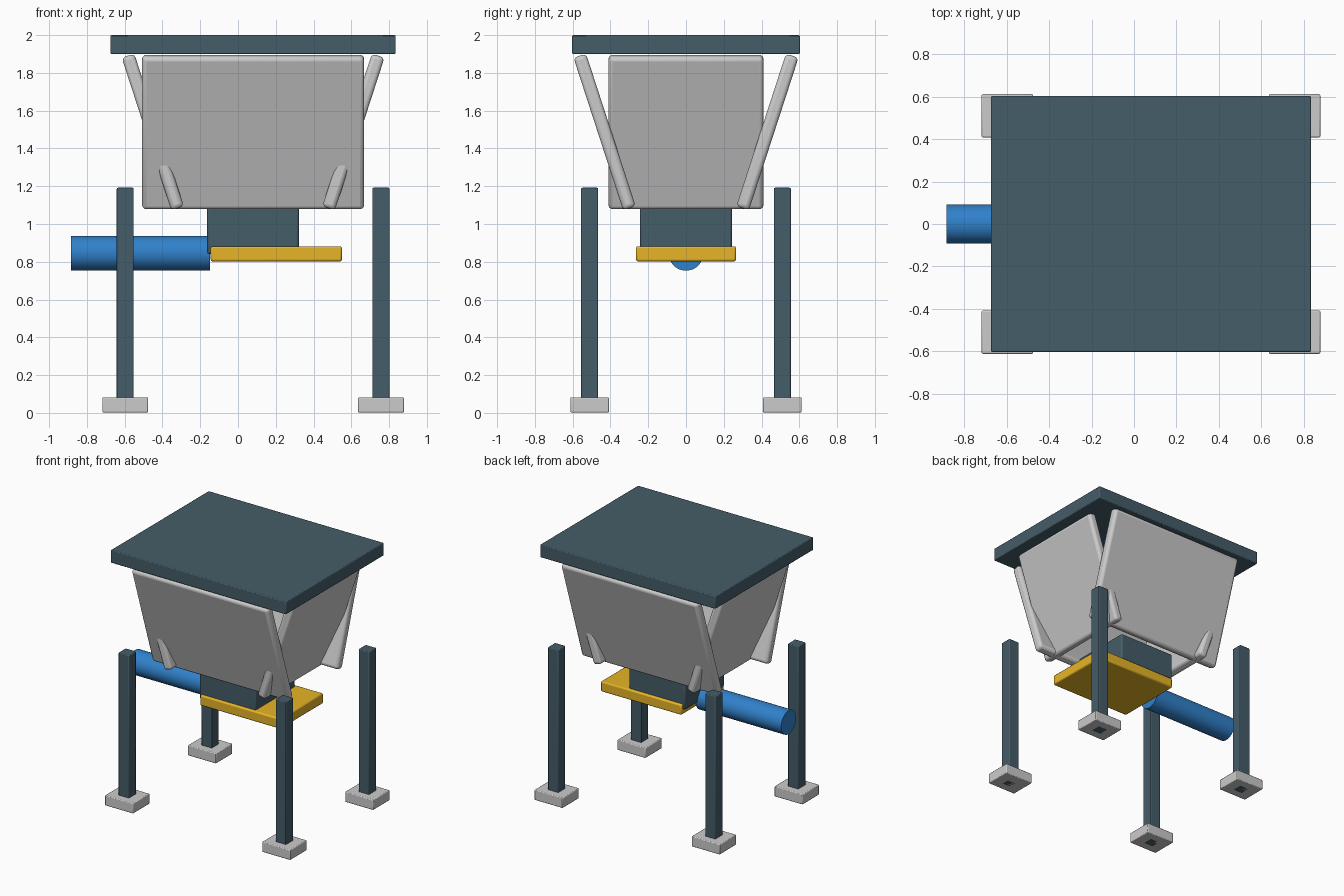
import bpy
from math import radians, pi

if "Cube" in bpy.data.objects:
    bpy.data.objects.remove(bpy.data.objects["Cube"])

CX = 0.08  # hopper centre line in x


def material(name, rgb):
    m = bpy.data.materials.new(name)
    m.diffuse_color = (*rgb, 1)
    m.use_nodes = True
    m.node_tree.nodes["Principled BSDF"].inputs["Base Color"].default_value = m.diffuse_color
    return m


slate = material("slate_paint", (0.06, 0.11, 0.14))
yellow = material("yellow_paint", (0.80, 0.46, 0.02))
blue = material("blue_paint", (0.03, 0.22, 0.60))


def finish(ob, name, mat, bevel, segments):
    ob.name = name
    if mat:
        ob.data.materials.append(mat)
    if bevel:
        b = ob.modifiers.new("bevel", 'BEVEL')
        b.width, b.segments = bevel, segments
    bpy.ops.object.shade_smooth_by_angle(angle=radians(35))
    return ob


def box(name, center, size, mat=None, rot=(0, 0, 0), bevel=0.006, segments=2):
    bpy.ops.mesh.primitive_cube_add(size=1, location=center, rotation=rot)
    ob = bpy.context.object
    ob.scale = size
    bpy.ops.object.transform_apply(location=False, rotation=False, scale=True)
    return finish(ob, name, mat, bevel, segments)


# top cover
box("top_cover", (CX, 0, 1.95), (1.51, 1.206, 0.10), slate)

# sloping hopper walls: two wide, two narrow, crossing at the corners
tilt = radians(18)
for s, side in ((-1, "front"), (1, "back")):
    box(side + "_hopper_wall", (CX, s * 0.431, 1.487), (1.175, 0.07, 0.85),
        rot=(-s * tilt, 0, 0), bevel=0.022, segments=3)
for s, side in ((-1, "left"), (1, "right")):
    box(side + "_hopper_wall", (CX + s * 0.531, 0, 1.487), (0.07, 0.82, 0.85),
        rot=(0, s * tilt, 0), bevel=0.022, segments=3)

# outlet neck and sliding gate plate
box("outlet_neck", (CX, 0, 0.97), (0.486, 0.488, 0.26), slate, bevel=0.012)
box("slide_gate", (0.203, 0, 0.842), (0.695, 0.53, 0.08), yellow, bevel=0.01)

# actuator cylinder
bpy.ops.mesh.primitive_cylinder_add(vertices=48, radius=0.092, depth=0.737,
                                    location=(-0.516, 0, 0.845), rotation=(0, pi / 2, 0))
finish(bpy.context.object, "gate_actuator", blue, 0, 0)

# legs and foot pads
for sx, nx in ((-1, "left"), (1, "right")):
    for sy, ny in ((-1, "front"), (1, "back")):
        x, y = CX + sx * 0.677, sy * 0.51
        box(f"{ny}_{nx}_leg", (x, y, 0.597), (0.09, 0.09, 1.19), slate)
        box(f"{ny}_{nx}_foot", (x, y, 0.042), (0.243, 0.204, 0.08))
